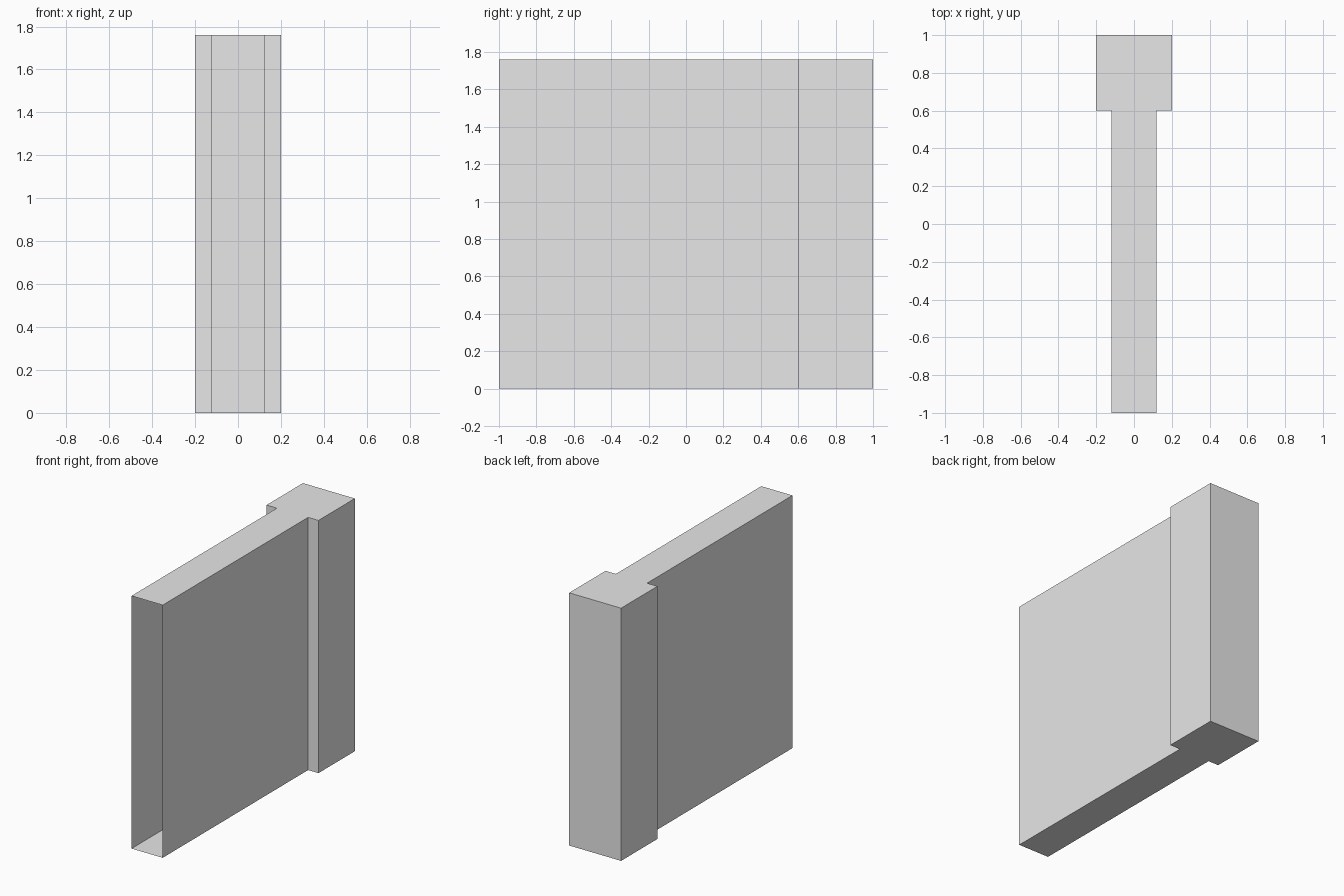
import bpy
import bmesh

cube = bpy.data.objects.get("Cube")
if cube:
    bpy.data.objects.remove(cube, do_unlink=True)

HEIGHT = 1.76
WALL_HALF, PIER_HALF = 0.12, 0.20
FRONT, STEP, BACK = -1.0, 0.6, 1.0

# Plain grey finish
grey = bpy.data.materials.new("light_grey")
grey.use_nodes = True
colour = (0.8, 0.8, 0.8, 1.0)
grey.diffuse_color = colour
grey.node_tree.nodes["Principled BSDF"].inputs["Base Color"].default_value = colour

# T-shaped plan, counter-clockwise from the right front corner of the wall
right_side = [(WALL_HALF, FRONT), (WALL_HALF, STEP), (PIER_HALF, STEP), (PIER_HALF, BACK)]
plan = right_side + [(-x, y) for x, y in reversed(right_side)]

# Hollow shell: floor, top and sides, with the front end left open
bm = bmesh.new()
low = [bm.verts.new((x, y, 0)) for x, y in plan]
high = [bm.verts.new((x, y, HEIGHT)) for x, y in plan]
bm.faces.new(list(reversed(low)))
bm.faces.new(high)
for i in range(len(plan) - 1):
    bm.faces.new((low[i], low[i + 1], high[i + 1], high[i]))

mesh = bpy.data.meshes.new("wall_with_pier")
bm.to_mesh(mesh)
bm.free()
mesh.materials.append(grey)
wall = bpy.data.objects.new("wall_with_pier", mesh)
bpy.context.collection.objects.link(wall)
